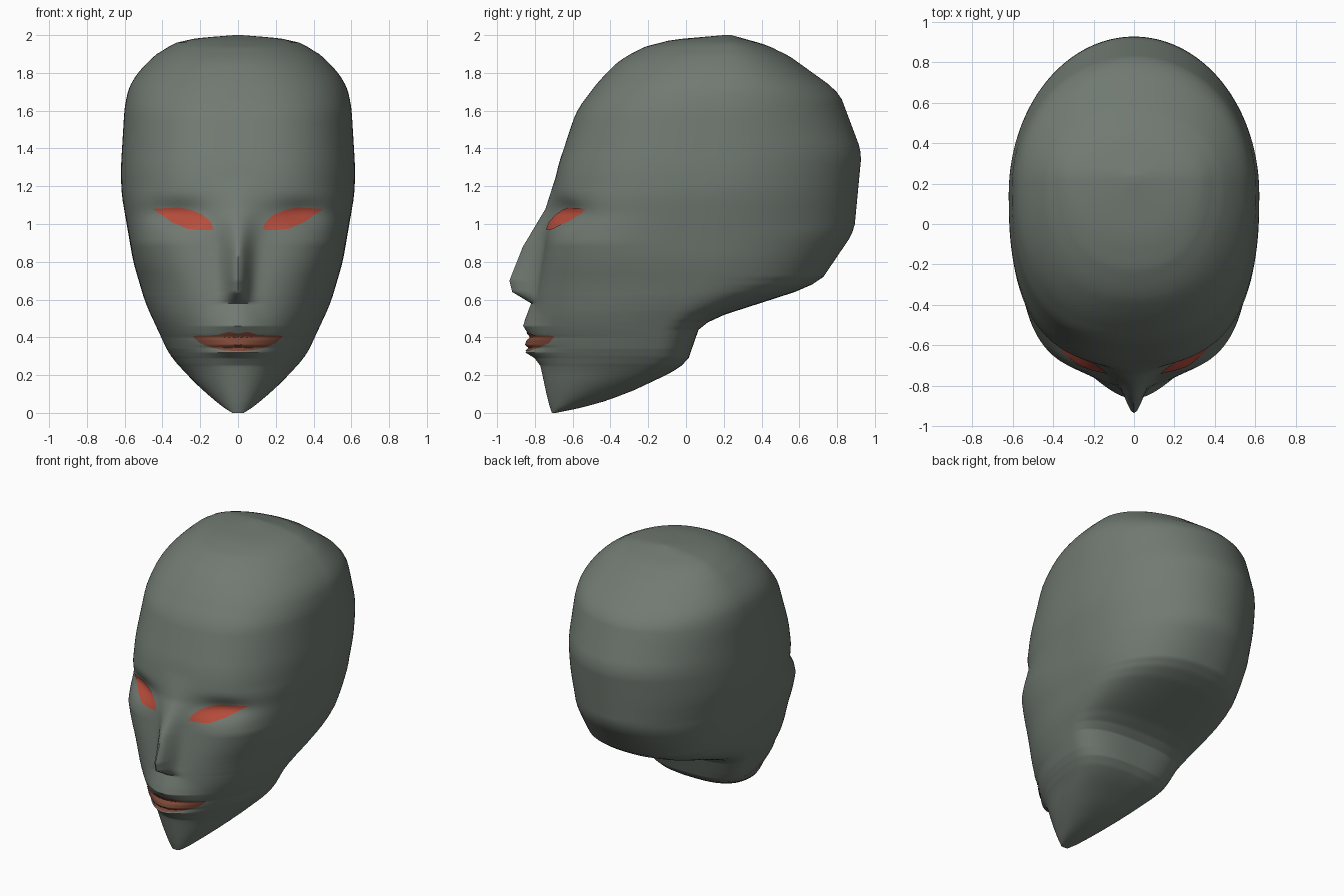
import bpy, bmesh, math

if "Cube" in bpy.data.objects:
    bpy.data.objects.remove(bpy.data.objects["Cube"])


def lin(table, t):
    """Piecewise linear lookup in a list of (position, value)."""
    if t <= table[0][0]:
        return table[0][1]
    for (a, va), (b, vb) in zip(table, table[1:]):
        if t <= b:
            return va + (vb - va) * (t - a) / (b - a)
    return table[-1][1]


def soft(table, z):
    """Lookup with slightly rounded corners."""
    h = max(0, min(0.04, (2 - z) / 2, z / 2))
    return (lin(table, z - h) + lin(table, z) + lin(table, z + h)) / 3


# Head profiles by height: face, back of skull, half width, widest depth
FACE = [(0, -.71), (.06, -.73), (.27, -.775), (.38, -.81), (.46, -.815), (.58, -.80),
        (.7, -.78), (.9, -.745), (1.08, -.72), (1.3, -.68), (1.6, -.58), (1.76, -.46),
        (1.89, -.33), (1.97, -.14), (2, .2)]
BACK = [(0, -.69), (.03, -.54), (.08, -.36), (.25, 0), (.48, .08), (.68, .7), (.96, .89),
        (1.38, .93), (1.7, .81), (1.93, .49), (2, .24)]
WIDE = [(0, .03), (.03, .08), (.14, .21), (.3, .36), (.58, .49), (.8, .555), (1.16, .617),
        (1.3, .62), (1.63, .6), (1.75, .57), (1.87, .47), (1.94, .38), (1.98, .27), (2, .02)]
MID = [(0, -.7), (.1, -.5), (.25, -.2), (.48, -.15), (.68, .05), (1, .12), (1.3, .15), (2, .22)]
# Squareness of the front and back halves of each cross-section
SQ_FRONT = [(0, 2), (.4, 2), (.6, 2.4), (.9, 3.2), (1.05, 2.8), (1.2, 2.6), (1.6, 2.5), (2, 2.1)]
SQ_BACK = [(0, 2.6), (.5, 2.8), (.7, 2.3), (1, 2)]
# Nose and lip relief: height above the face, and how wide it spreads
RELIEF = [(.25, 0), (.29, .02), (.32, .06), (.345, .03), (.36, .045), (.385, .03), (.4, .01),
          (.46, .05), (.58, .02), (.64, .13), (.7, .155), (.88, .115), (1.08, .025), (1.25, 0)]
SPREAD = [(.27, .15), (.46, .15), (.58, .07), (.64, .055), (.7, .055), (.9, .07), (1.08, .1),
          (1.25, .12)]


def front(x, z):
    """Depth of the face surface at x, z."""
    w, mid = soft(WIDE, z), soft(MID, z)
    n = lin(SQ_FRONT, z)
    s = min(1, abs(x) / w)
    k = max(0, 1 - s ** n) ** (1 / n)
    y = mid - (mid - soft(FACE, z)) * k
    y -= lin(RELIEF, z) * math.exp(-(x / lin(SPREAD, z)) ** 2) * min(1, k * 3)
    socket = math.exp(-((abs(x) - .33) / .16) ** 2 - ((z - 1.06) / .07) ** 2)
    return y + .06 * socket * min(1, k * 2)


def back(x, z):
    w, mid = soft(WIDE, z), soft(MID, z)
    n = lin(SQ_BACK, z)
    s = min(1, abs(x) / w)
    return mid + (soft(BACK, z) - mid) * max(0, 1 - s ** n) ** (1 / n)


def material(name, rgb):
    m = bpy.data.materials.new(name)
    m.diffuse_color = (*rgb, 1)
    m.use_nodes = True
    m.node_tree.nodes["Principled BSDF"].inputs["Base Color"].default_value = m.diffuse_color
    return m


def finish(bm, name, mat):
    bmesh.ops.remove_doubles(bm, verts=bm.verts[:], dist=1e-5)
    me = bpy.data.meshes.new(name)
    bm.to_mesh(me)
    bm.free()
    me.materials.append(mat)
    ob = bpy.data.objects.new(name, me)
    bpy.context.collection.objects.link(ob)
    bpy.ops.object.select_all(action='DESELECT')
    ob.select_set(True)
    bpy.context.view_layer.objects.active = ob
    bpy.ops.object.shade_smooth_by_angle(angle=math.radians(50))
    return ob


def plate(name, x0, x1, low, high, mat, nu=48, nv=16):
    """Thin coloured patch following the face, between two edge curves in |x|."""
    bm = bmesh.new()
    grid = []
    for i in range(nu + 1):
        x = x0 + (x1 - x0) * i / nu
        a, b = lin(low, abs(x)), lin(high, abs(x))
        zs = [a + (b - a) * j / nv for j in range(nv + 1)]
        grid.append([bm.verts.new((x, front(x, z) - .006, z)) for z in zs])
    for p, q in zip(grid, grid[1:]):
        for j in range(nv):
            bm.faces.new((p[j], q[j], q[j + 1], p[j + 1]))
    bmesh.ops.dissolve_degenerate(bm, dist=1e-5, edges=bm.edges[:])
    return finish(bm, name, mat)


skin = material("grey green skin", (.165, .195, .168))
red = material("red eye", (.48, .075, .045))
brown = material("brown lip", (.2, .065, .038))

# Head: stacked cross-sections, finer around the mouth, chin and crown
levels = {round(i * .02, 3) for i in range(101)}
levels |= {round(.25 + i * .005, 3) for i in range(50)}
levels |= {round(.5 + i * .01, 3) for i in range(25)}
levels |= {.005, .01, .03, 1.93, 1.95, 1.97, 1.985, 1.99, 1.995, 1.998}
N = 200
bm = bmesh.new()
rings = []
for z in sorted(levels):
    w = soft(WIDE, z)
    ring = []
    for i in range(N):
        t = 2 * math.pi * i / N
        x = w * math.sin(t)
        y = front(x, z) if math.cos(t) >= 0 else back(x, z)
        ring.append(bm.verts.new((x, y, z)))
    rings.append(ring)
for p, q in zip(rings, rings[1:]):
    for i in range(N):
        j = (i + 1) % N
        bm.faces.new((p[i], p[j], q[j], q[i]))
bm.faces.new(rings[0][::-1])
bm.faces.new(rings[-1])
finish(bm, "head", skin)

# Eyes: slanted almonds
eye_low = [(.13, .97), (.2, .968), (.27, .975), (.35, 1.01), (.4, 1.045), (.45, 1.078)]
eye_high = [(.13, .972), (.145, 1.01), (.19, 1.05), (.25, 1.075), (.31, 1.088), (.45, 1.08)]
plate("eye_right", .13, .45, eye_low, eye_high, red)
plate("eye_left", -.45, -.13, eye_low, eye_high, red)

# Lips
lip_low = [(0, .327), (.07, .33), (.14, .345), (.2, .368), (.235, .4)]
lip_high = [(0, .42), (.05, .43), (.11, .412), (.17, .41), (.235, .408)]
plate("lips", -.235, .235, lip_low, lip_high, brown, 60, 20)
